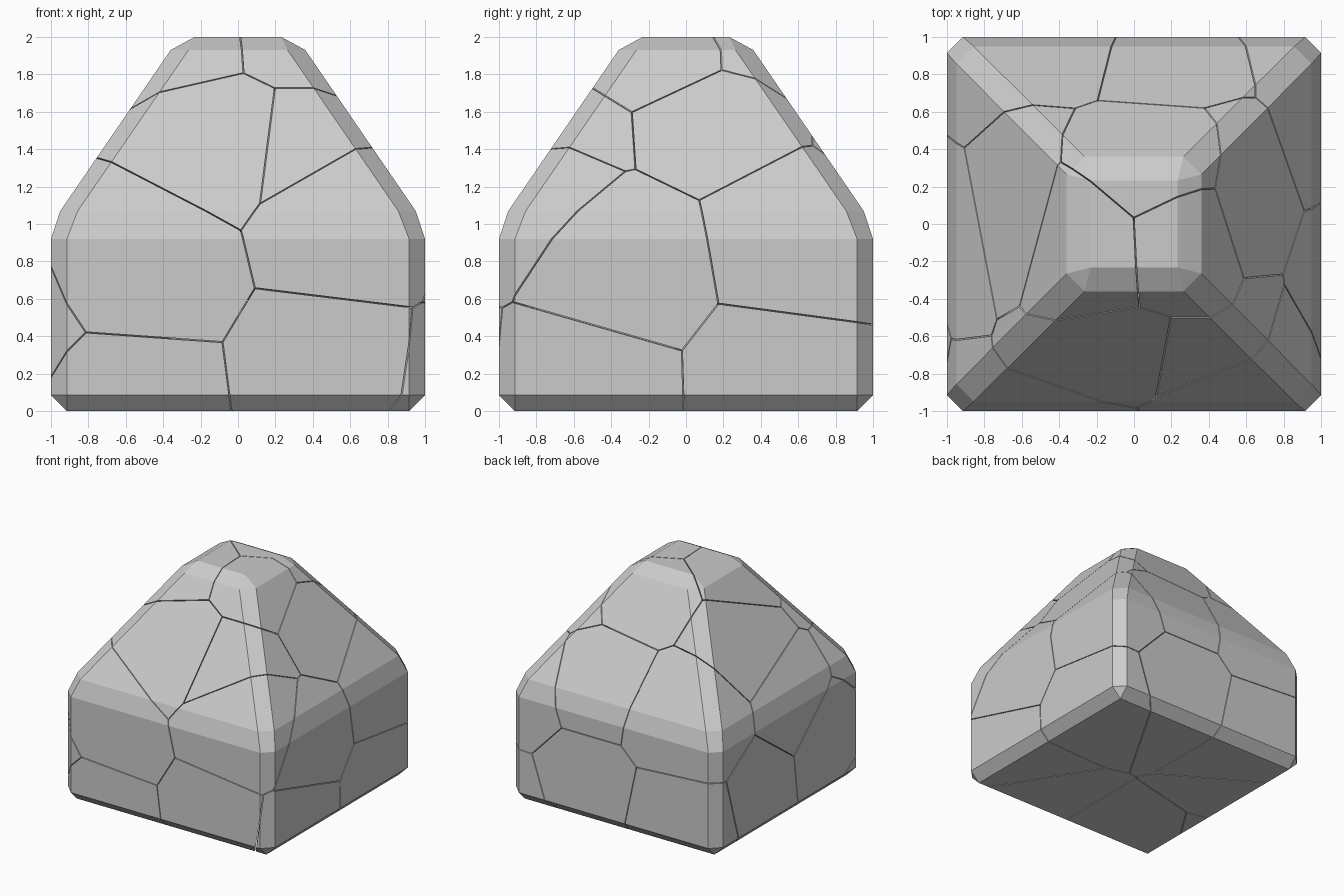
import bpy, bmesh
from mathutils import Vector

if "Cube" in bpy.data.objects:
    bpy.data.objects.remove(bpy.data.objects["Cube"])

GAP = 0.003  # half the crack width

# Bevelled house-shaped rock: (half width, half flat length, height) of each ring
RINGS = [(0.915, 0.915, 0.0), (1.0, 0.915, 0.085), (1.0, 0.915, 0.92),
         (0.95, 0.857, 1.07), (0.36, 0.265, 1.93), (0.232, 0.232, 2.0)]

# Centres of the broken shards
SEEDS = [
    # front
    (-0.55, -0.75, 0.05), (-0.50, -0.75, 0.75), (-0.95, -0.50, 0.45),
    (0.45, -0.75, 0.18), (0.55, -0.70, 1.00), (-0.10, -0.60, 1.42),
    (0.30, -0.50, 1.30),
    # top
    (-0.28, -0.15, 1.90), (0.30, -0.12, 1.92), (0.10, 0.30, 1.80),
    # right
    (0.85, -0.50, 0.12), (0.85, -0.32, 0.75), (0.80, 0.45, 0.15),
    (0.78, 0.55, 0.90), (0.50, 0.15, 1.48),
    # back
    (-0.50, 0.80, 0.20), (0.20, 0.80, 0.35), (-0.45, 0.72, 1.00),
    (0.20, 0.70, 1.10),
    # left
    (-0.80, -0.10, 0.90), (-0.80, 0.30, 0.35), (-0.55, 0.10, 1.45),
]
SEEDS = [Vector(s) for s in SEEDS]


def solid_rock():
    bm = bmesh.new()
    for w, f, z in RINGS:
        spots = {(a * sx, b * sy) for a, b in ((w, f), (f, w))
                 for sx in (-1, 1) for sy in (-1, 1)}
        for x, y in sorted(spots):
            bm.verts.new((x, y, z))
    bmesh.ops.convex_hull(bm, input=bm.verts[:])
    bmesh.ops.dissolve_limit(bm, angle_limit=0.02, verts=bm.verts[:], edges=bm.edges[:])
    return bm


def cut(bm, co, no):
    geom = bm.verts[:] + bm.edges[:] + bm.faces[:]
    res = bmesh.ops.bisect_plane(bm, geom=geom, dist=1e-5, plane_co=co,
                                 plane_no=no, clear_outer=True)
    rim = [e for e in res["geom_cut"]
           if isinstance(e, bmesh.types.BMEdge) and e.is_valid and e.is_boundary]
    if len(rim) > 2:
        bmesh.ops.edgeloop_fill(bm, edges=rim)


# Shards: the rock trimmed halfway towards every other centre
rock = solid_rock()
for i, seed in enumerate(SEEDS):
    bm = rock.copy()
    for other in sorted(SEEDS, key=lambda s: (s - seed).length):
        if other is seed:
            continue
        no = (other - seed).normalized()
        cut(bm, (seed + other) / 2 - no * GAP, no)
    bmesh.ops.recalc_face_normals(bm, faces=bm.faces[:])
    name = f"rock_shard_{i + 1:02d}"
    mesh = bpy.data.meshes.new(name)
    bm.to_mesh(mesh)
    bm.free()
    bpy.context.collection.objects.link(bpy.data.objects.new(name, mesh))
rock.free()
